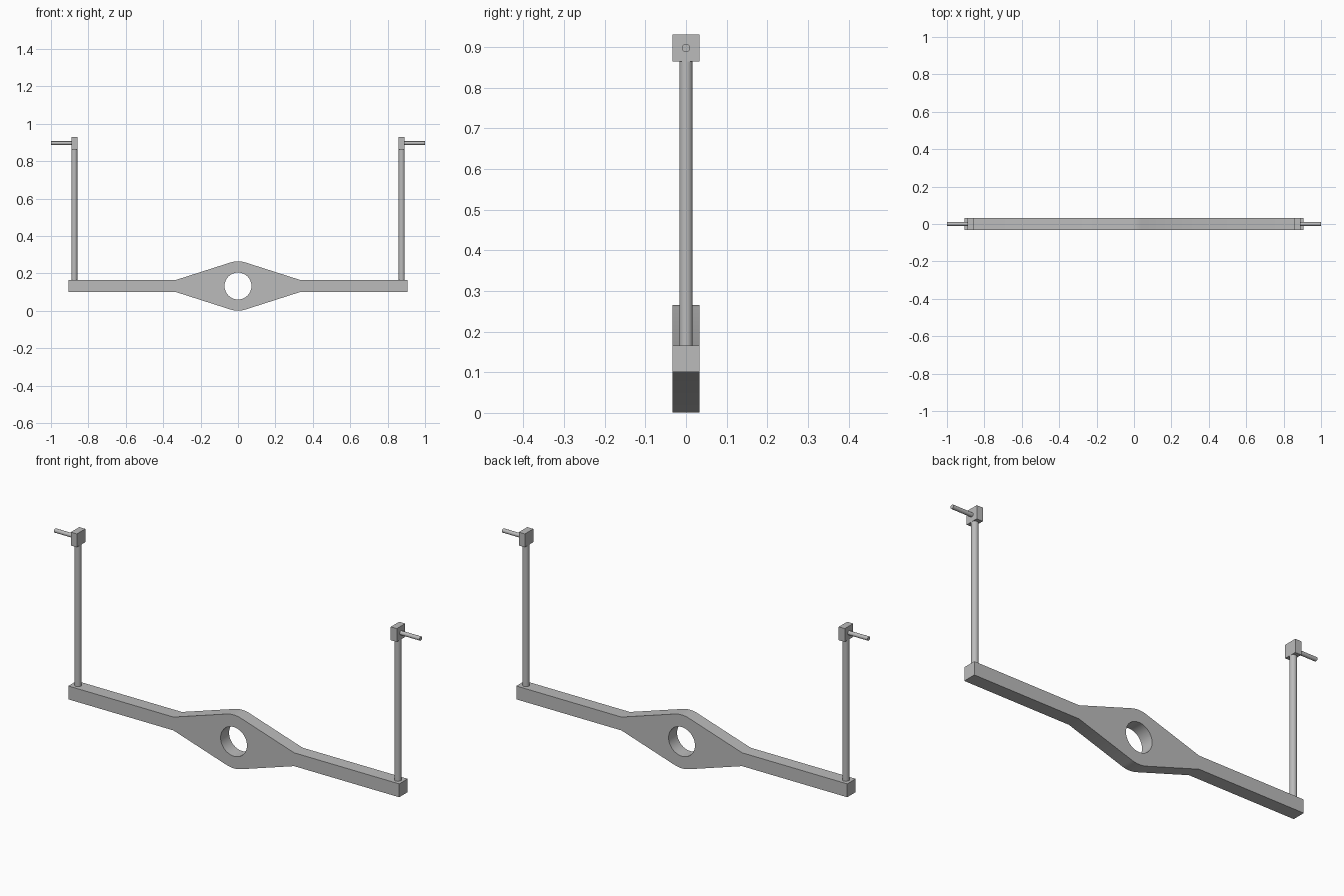
import bpy, bmesh
from math import radians, cos, sin, acos, atan2, hypot, pi
from mathutils import Matrix, Vector

cube = bpy.data.objects.get("Cube")
if cube:
    bpy.data.objects.remove(cube, do_unlink=True)

HALF = 0.033          # half thickness of bar and blocks
MID = 0.133           # height of the bar's centre line
POST_X = 0.875
BLOCK_Z = 0.897

grey = bpy.data.materials.new("plain grey")
grey.use_nodes = True
colour = (0.5, 0.5, 0.5, 1)
grey.diffuse_color = colour
grey.node_tree.nodes["Principled BSDF"].inputs["Base Color"].default_value = colour


def finish(name, bm):
    bmesh.ops.recalc_face_normals(bm, faces=bm.faces[:])
    mesh = bpy.data.meshes.new(name)
    bm.to_mesh(mesh)
    bm.free()
    mesh.materials.append(grey)
    obj = bpy.data.objects.new(name, mesh)
    bpy.context.collection.objects.link(obj)
    bpy.ops.object.select_all(action='DESELECT')
    obj.select_set(True)
    bpy.context.view_layer.objects.active = obj
    bpy.ops.object.shade_smooth_by_angle(angle=radians(30))
    return obj


def box(name, centre, size):
    bm = bmesh.new()
    bmesh.ops.create_cube(bm, size=1, matrix=Matrix.Translation(centre) @ Matrix.Diagonal((*size, 1)))
    return finish(name, bm)


def rod(name, start, end, radius):
    a, b = Vector(start), Vector(end)
    turn = (b - a).to_track_quat('Z', 'Y').to_matrix().to_4x4()
    bm = bmesh.new()
    bmesh.ops.create_cone(bm, cap_ends=True, segments=32, radius1=radius, radius2=radius,
                          depth=(b - a).length, matrix=Matrix.Translation((a + b) / 2) @ turn)
    return finish(name, bm)


def arc(radius, start, end, steps):
    angles = [start + (end - start) * i / steps for i in range(steps + 1)]
    return [(radius * cos(t), radius * sin(t)) for t in angles]


# Cross bar with a tapered hub: straight flanks run tangent to the hub circle
hub, root, tip = 0.132, 0.33, 0.905
tangent = atan2(HALF, root) + acos(hub / hypot(root, HALF))
upper = [(tip, HALF), (root, HALF), *arc(hub, tangent, pi - tangent, 12), (-root, HALF), (-tip, HALF)]
outline = upper + [(-x, -z) for x, z in upper]
hole = arc(0.072, 0, 2 * pi, 48)[:-1]

bm = bmesh.new()
for loop in (outline, hole):
    verts = [bm.verts.new((x, -HALF, MID + z)) for x, z in loop]
    for i, v in enumerate(verts):
        bm.edges.new((verts[i - 1], v))
bmesh.ops.triangle_fill(bm, use_beauty=True, edges=bm.edges[:], normal=(0, -1, 0))
new = bmesh.ops.extrude_face_region(bm, geom=bm.faces[:])["geom"]
bmesh.ops.translate(bm, vec=(0, 2 * HALF, 0), verts=[g for g in new if isinstance(g, bmesh.types.BMVert)])
finish("cross_bar", bm)

# Upright, end block and outward pin on each side
for side, s in (("left", 1), ("right", -1)):
    x = s * POST_X
    rod(side + "_post", (x, 0, MID + HALF), (x, 0, BLOCK_Z - HALF), 0.0165)
    box(side + "_end_block", (x, 0, BLOCK_Z), (HALF, 2 * HALF, 2 * HALF))
    rod(side + "_pin", (x + s * HALF / 2, 0, BLOCK_Z), (s, 0, BLOCK_Z), 0.01)
